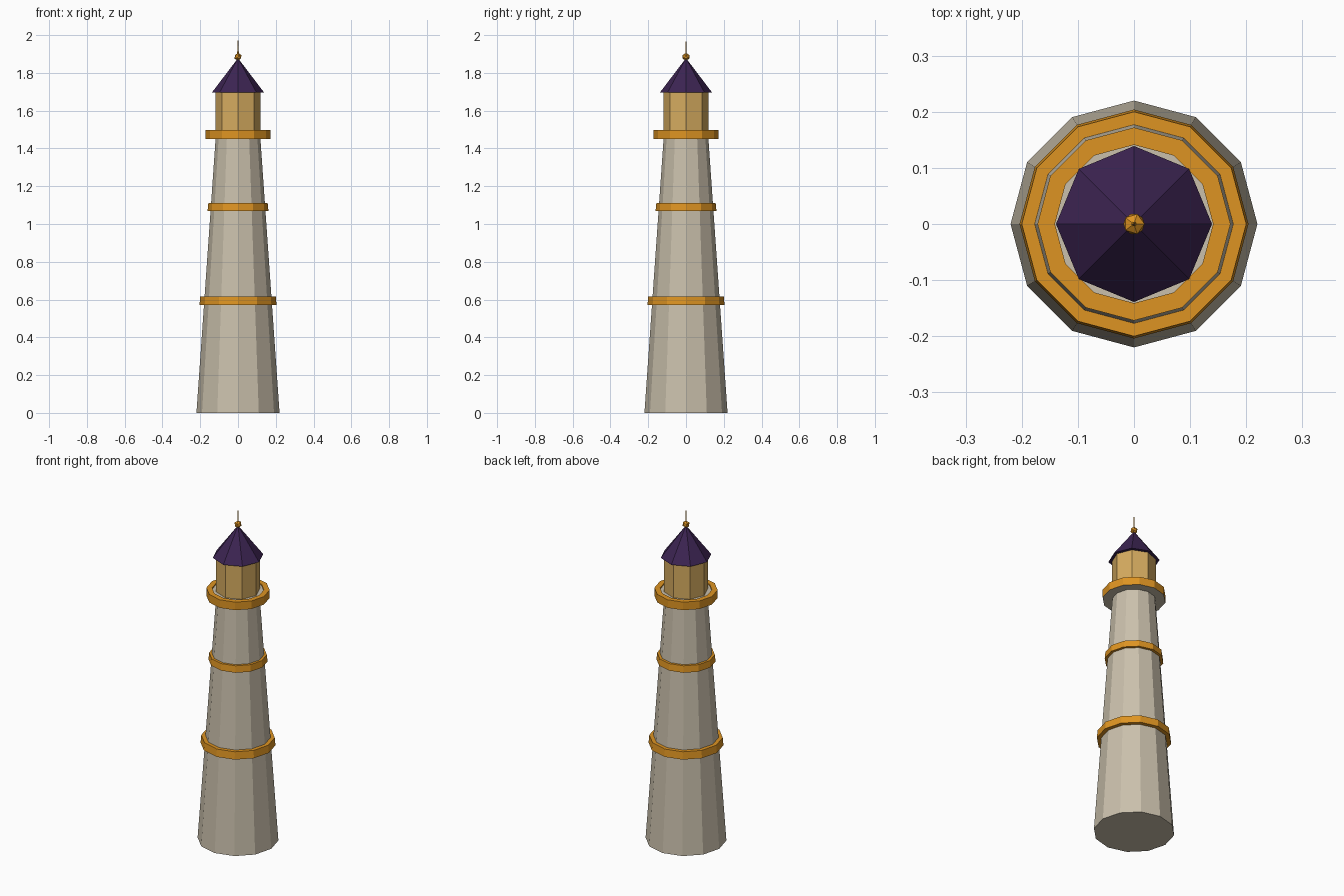
import bpy, bmesh, math

if "Cube" in bpy.data.objects:
    bpy.data.objects.remove(bpy.data.objects["Cube"])


def material(name, rgb):
    # sRGB 0-255 to linear
    lin = [((c / 255 + 0.055) / 1.055) ** 2.4 for c in rgb]
    m = bpy.data.materials.new(name)
    m.diffuse_color = (*lin, 1)
    m.use_nodes = True
    m.node_tree.nodes["Principled BSDF"].inputs["Base Color"].default_value = m.diffuse_color
    return m


STONE = material("pale stone", (202, 192, 172))
ORANGE = material("orange trim", (222, 148, 34))
GLASS = material("lantern amber", (214, 172, 96))
PURPLE = material("roof purple", (60, 36, 82))


def lathe(name, profile, sides, mats, closed=False, rule=None):
    """Revolve (radius, z) points; radius 0 makes a pole. rule picks material per profile segment."""
    bm = bmesh.new()
    rings = []
    for r, z in profile:
        if r == 0:
            rings.append([bm.verts.new((0, 0, z))] * sides)
        else:
            rings.append([bm.verts.new((r * math.cos(2 * math.pi * i / sides),
                                        r * math.sin(2 * math.pi * i / sides), z))
                          for i in range(sides)])
    pairs = list(zip(rings, rings[1:] + rings[:1]))
    if not closed:
        pairs.pop()
    for k, (a, b) in enumerate(pairs):
        for i in range(sides):
            j = (i + 1) % sides
            verts = list(dict.fromkeys((a[i], a[j], b[j], b[i])))
            f = bm.faces.new(verts)
            f.material_index = rule[k] if rule else 0
    bmesh.ops.recalc_face_normals(bm, faces=bm.faces)
    me = bpy.data.meshes.new(name)
    bm.to_mesh(me)
    bm.free()
    for m in mats:
        me.materials.append(m)
    ob = bpy.data.objects.new(name, me)
    bpy.context.collection.objects.link(ob)
    return ob


# Tapered tower
lathe("tower", [(0, 0), (0.22, 0), (0.118, 1.46), (0, 1.46)], 12, [STONE])

# Trim bands around the tower
for name, r0, r1, z0, z1 in (("lower_band", 0.204, 0.2, 0.57, 0.615),
                             ("upper_band", 0.161, 0.157, 1.07, 1.11)):
    lathe(name, [(r0 - 0.03, z0), (r0, z0), (r1, z1), (r1 - 0.03, z1)], 12, [ORANGE], closed=True)

# Gallery: stone floor and underside, orange rim
lathe("gallery", [(0, 1.45), (0.172, 1.45), (0.172, 1.498), (0.141, 1.498), (0.141, 1.49), (0, 1.49)],
      12, [STONE, ORANGE], rule=[0, 1, 1, 1, 0])

# Lantern room and roof
lathe("lantern", [(0, 1.488), (0.12, 1.488), (0.12, 1.70), (0, 1.70)], 8, [GLASS])
lathe("roof", [(0, 1.695), (0.139, 1.695), (0, 1.878)], 8, [PURPLE])

# Finial ball and spike
bpy.ops.mesh.primitive_ico_sphere_add(subdivisions=1, radius=0.021, location=(0, 0, 1.885))
ball = bpy.context.object
ball.name = "finial_ball"
ball.data.materials.append(ORANGE)
lathe("finial_spike", [(0, 1.89), (0.005, 1.89), (0, 2.0)], 6, [ORANGE])
